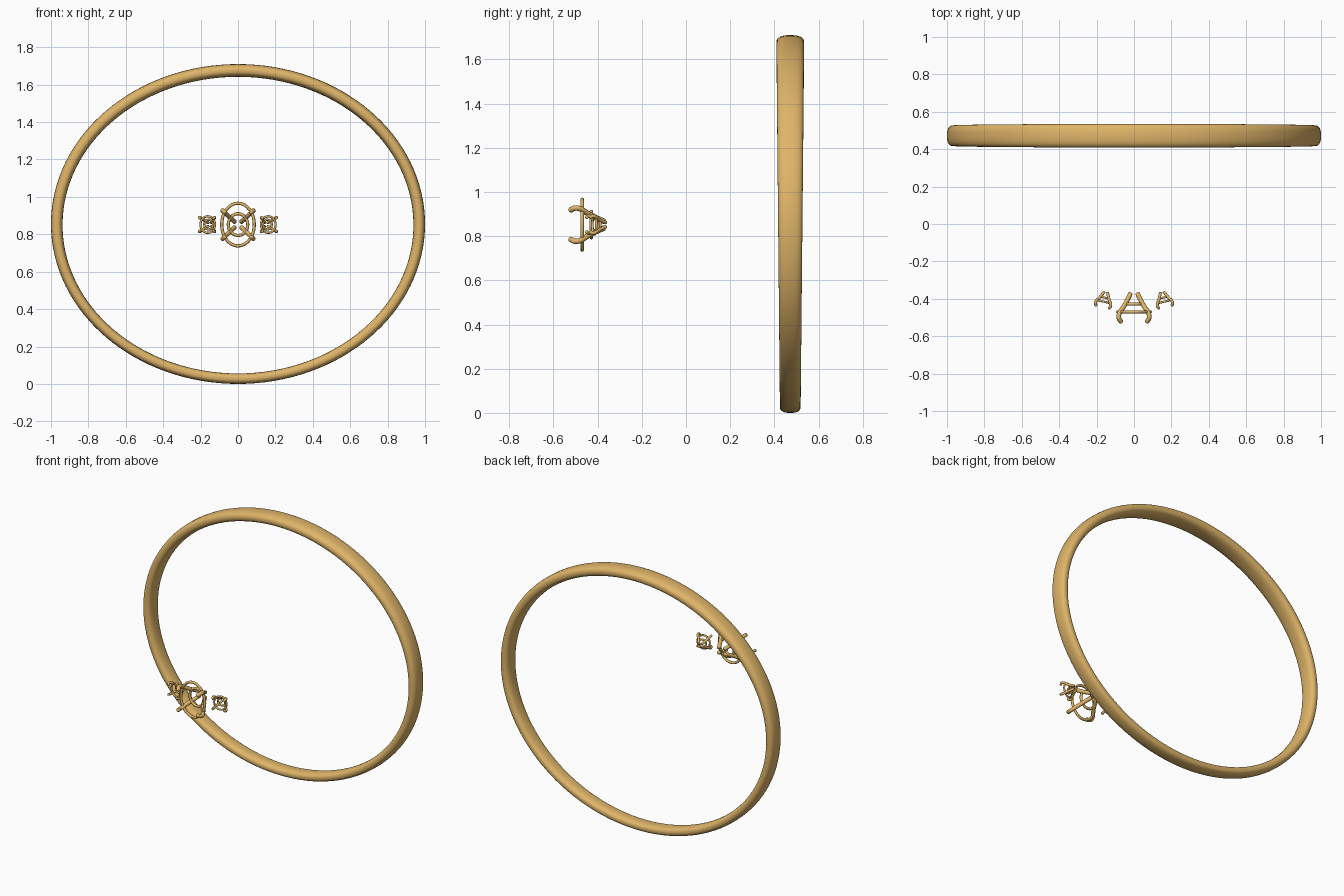
import bpy, bmesh
from math import sin, cos, pi, tau, radians, copysign
from mathutils import Matrix, Vector

cube = bpy.data.objects.get("Cube")
if cube:
    bpy.data.objects.remove(cube, do_unlink=True)

gold = bpy.data.materials.new("gold")
gold.use_nodes = True
gold.diffuse_color = (0.74, 0.46, 0.14, 1)
gold.node_tree.nodes["Principled BSDF"].inputs["Base Color"].default_value = gold.diffuse_color

CENTRE_Z = 0.855


def sweep(name, sections, closed):
    """Skin a list of cross-section loops into a smooth mesh."""
    bm = bmesh.new()
    loops = [[bm.verts.new(p) for p in s] for s in sections]
    n = len(loops[0])
    for i in range(len(loops) if closed else len(loops) - 1):
        a, b = loops[i], loops[(i + 1) % len(loops)]
        for j in range(n):
            k = (j + 1) % n
            bm.faces.new((a[j], a[k], b[k], b[j]))
    if not closed:
        bm.faces.new(loops[0])
        bm.faces.new(loops[-1])
    bmesh.ops.recalc_face_normals(bm, faces=bm.faces)
    for f in bm.faces:
        f.smooth = True
    mesh = bpy.data.meshes.new(name)
    bm.to_mesh(mesh)
    bm.free()
    mesh.materials.append(gold)
    obj = bpy.data.objects.new(name, mesh)
    bpy.context.collection.objects.link(obj)
    return obj


def power(v, e):
    return copysign(abs(v) ** e, v)


# Oval band, widening and thickening towards the top
def band_section(t, count=28):
    rise = (sin(t) + 1) / 2
    half_width = 0.047 + 0.016 * rise
    half_thick = 0.028 + 0.006 * rise
    normal = Vector((cos(t) / 1.0, 0, sin(t) / CENTRE_Z))
    outer = Vector((cos(t), 0.472, CENTRE_Z * (1 + sin(t))))
    normal = Vector((normal.x, 0, normal.z)).normalized()
    middle = outer - normal * half_thick
    section = []
    for j in range(count):
        a = tau * j / count
        section.append(middle + normal * half_thick * power(cos(a), 0.8)
                       + Vector((0, half_width * power(sin(a), 0.8), 0)))
    return section


sweep("band", [band_section(tau * i / 128) for i in range(128)], True)


# Wire ring lying across the setting's axis
def wire_ring(name, rx, rz, y, r, place):
    sections = []
    for i in range(48):
        t = tau * i / 48
        out = Vector((cos(t), 0, sin(t)))
        mid = Vector((rx * cos(t), y, rz * sin(t)))
        sections.append([mid + out * r * cos(tau * j / 10) + Vector((0, r * sin(tau * j / 10), 0))
                         for j in range(10)])
    sweep(name, sections, True).matrix_world = place


# Prong with a bent, rounded tip
def prong(name, points, r, place):
    pts = [Vector(p) for p in points]
    path = []
    for i in range(len(pts) - 1):
        p0, p1, p2, p3 = (pts[max(0, min(len(pts) - 1, i + d))] for d in (-1, 0, 1, 2))
        for s in range(6):
            t = s / 6
            path.append(0.5 * (2 * p1 + (p2 - p0) * t + (2 * p0 - 5 * p1 + 4 * p2 - p3) * t ** 2
                               + (3 * p1 - p0 - 3 * p2 + p3) * t ** 3))
    path.append(pts[-1])
    frames = []
    for i, p in enumerate(path):
        tangent = (path[min(i + 1, len(path) - 1)] - path[max(i - 1, 0)]).normalized()
        frames.append((p, tangent, r))
    p, tangent, _ = frames[-1]
    for a in (0.5, 0.9, 1.3):
        frames.append((p + tangent * r * sin(a) * 0.7, tangent, r * cos(a)))
    side = Vector((-pts[0].z, 0, pts[0].x)).normalized()
    sections = []
    for p, tangent, rad in frames:
        u = tangent.cross(side).normalized()
        v = tangent.cross(u)
        sections.append([p + rad * (u * cos(tau * j / 10) + v * sin(tau * j / 10)) for j in range(10)])
    sweep(name, sections, False).matrix_world = place


def setting(name, place, rings, profile, wire, r):
    for label, (rx, rz, y) in zip(("upper", "lower"), rings):
        wire_ring(f"{name}_{label}_ring", rx, rz, y, wire, place)
    for sx, side in ((1, "left"), (-1, "right")):
        for sz, level in ((1, "top"), (-1, "bottom")):
            prong(f"{name}_{level}_{side}_prong",
                  [(sx * x, y, sz * z) for x, y, z in profile], r, place)


# Large oval centre setting
setting("centre_setting", Matrix.Translation((0, -0.47, CENTRE_Z - 0.003)),
        [(0.087, 0.114, 0), (0.052, 0.058, 0.042)],
        [(0.018, 0.1, 0.015), (0.048, 0.04, 0.042), (0.077, -0.005, 0.07),
         (0.081, -0.032, 0.075), (0.07, -0.052, 0.066)], 0.0085, 0.0125)

# Small side settings, turned slightly outwards
for s, label in ((1, "left"), (-1, "right")):
    place = Matrix.Translation((s * 0.162, -0.415, CENTRE_Z - 0.003)) @ Matrix.Rotation(s * radians(13), 4, "Z")
    setting(f"{label}_side_setting", place,
            [(0.04, 0.044, 0), (0.024, 0.026, 0.022)],
            [(0.009, 0.052, 0.009), (0.024, 0.02, 0.022), (0.039, -0.004, 0.036),
             (0.041, -0.018, 0.038), (0.036, -0.028, 0.033)], 0.006, 0.008)
